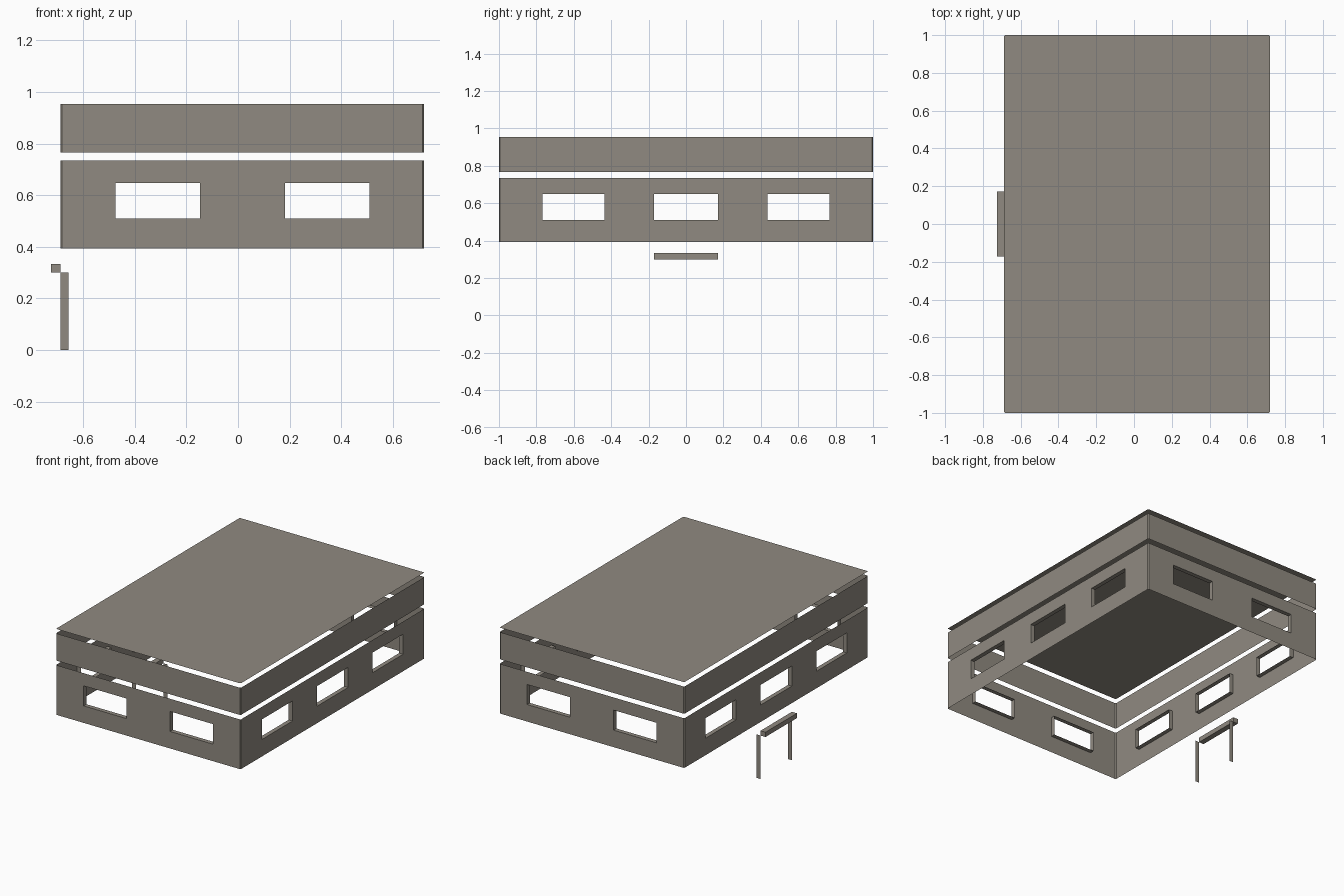
import bpy

if "Cube" in bpy.data.objects:
    bpy.data.objects.remove(bpy.data.objects["Cube"])

X0, X1, Y0, Y1 = -0.687, 0.72, -1.0, 1.0   # building footprint
C = 0.006                                  # corner chamfer
WIN_Z = (0.51, 0.648)                      # window sill and head heights
DEPTH = 0.03                               # window and door reveal depth
WIN_X = [(-0.475, -0.148), (0.183, 0.51)]
WIN_Y = [(-0.768, -0.436), (-0.17, 0.17), (0.436, 0.768)]

mat = bpy.data.materials.new("warm grey")
mat.diffuse_color = (0.28, 0.255, 0.218, 1)
mat.use_nodes = True
mat.node_tree.nodes["Principled BSDF"].inputs["Base Color"].default_value = mat.diffuse_color


def make(name, quads):
    verts, faces = [], []
    for q in quads:
        faces.append(range(len(verts), len(verts) + len(q)))
        verts += q
    me = bpy.data.meshes.new(name)
    me.from_pydata(verts, [], [list(f) for f in faces])
    me.materials.append(mat)
    ob = bpy.data.objects.new(name, me)
    bpy.context.collection.objects.link(ob)
    return ob


# each side maps (distance along, depth inward, height) to a point
SIDES = {
    "front": (lambda u, d, z: (u, Y0 + d, z), X0, X1, WIN_X, False),
    "back": (lambda u, d, z: (u, Y1 - d, z), X0, X1, WIN_X, True),
    "right": (lambda u, d, z: (X1 - d, u, z), Y0, Y1, WIN_Y, False),
    "left": (lambda u, d, z: (X0 + d, u, z), Y0, Y1, WIN_Y, True),
}


def corner_loop(z):
    return [(X0 + C, Y0, z), (X1 - C, Y0, z), (X1, Y0 + C, z), (X1, Y1 - C, z),
            (X1 - C, Y1, z), (X0 + C, Y1, z), (X0, Y1 - C, z), (X0, Y0 + C, z)]


def ring(z0, z1, picks):
    a, b = corner_loop(z0), corner_loop(z1)
    return [[a[i], a[(i + 1) % 8], b[(i + 1) % 8], b[i]] for i in picks]


# upper fascia band and flat roof sheet
make("fascia_band", ring(0.766, 0.953, range(8)))
make("roof", [corner_loop(0.984)])

# window storey: walls with openings, then reveals turned inward
ZB, ZT = 0.393, 0.735
make("wall_corners", ring(ZB, ZT, (1, 3, 5, 7)))
for name, (pt, u0, u1, wins, flip) in SIDES.items():
    def quad(pts):
        q = [pt(*p) for p in pts]
        return q[::-1] if flip else q

    us = [u0 + C] + [u for w in wins for u in w] + [u1 - C]
    zs = [ZB, *WIN_Z, ZT]
    wall = []
    for i in range(len(us) - 1):
        for j in range(3):
            if i % 2 == 1 and j == 1:
                continue
            a, b, c, d = us[i], us[i + 1], zs[j], zs[j + 1]
            wall.append(quad([(a, 0, c), (b, 0, c), (b, 0, d), (a, 0, d)]))
    make(name + "_wall", wall)

    reveals = []
    for a, b in wins:
        rim = [(a, WIN_Z[0]), (b, WIN_Z[0]), (b, WIN_Z[1]), (a, WIN_Z[1])]
        for k in range(4):
            (p, z), (q, w) = rim[k], rim[(k + 1) % 4]
            reveals.append(quad([(p, 0, z), (q, 0, w), (q, DEPTH, w), (p, DEPTH, z)]))
    make(name + "_window_reveals", reveals)

# doorway on the left: two thin jambs
for label, y in (("front", -0.17), ("back", 0.17)):
    jamb = [(X0, y, 0), (X0 + DEPTH, y, 0), (X0 + DEPTH, y, 0.3), (X0, y, 0.3)]
    make(label + "_door_jamb", [jamb if y > 0 else jamb[::-1]])

# door canopy projecting outward
bpy.ops.mesh.primitive_cube_add(size=1, location=(-0.706, 0, 0.3165))
canopy = bpy.context.object
canopy.name = "door_canopy"
canopy.scale = (0.038, 0.342, 0.033)
canopy.data.materials.append(mat)
